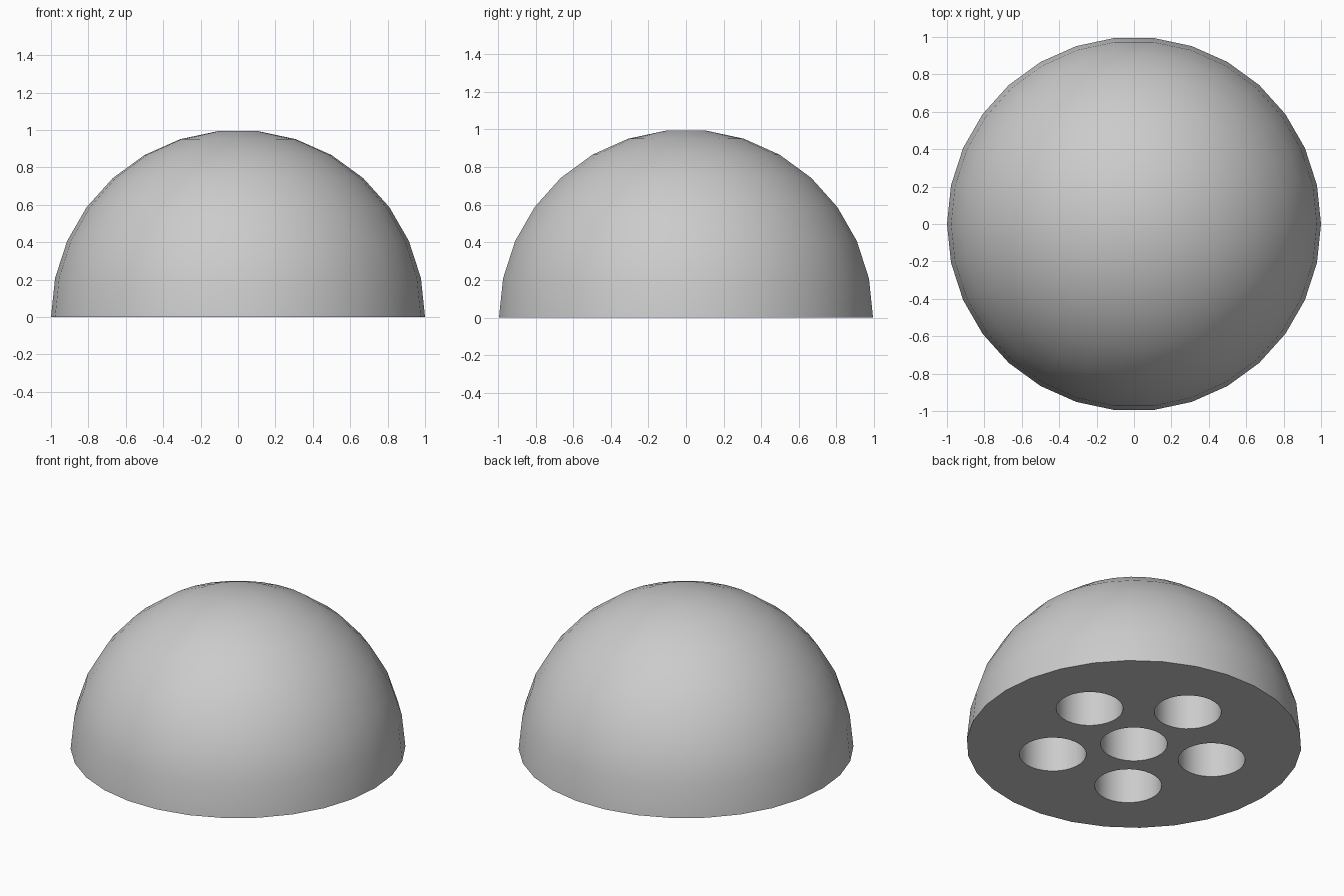
import bpy
import bmesh
from math import sin, cos, radians
from mathutils import Matrix, Vector

if "Cube" in bpy.data.objects:
    bpy.data.objects.remove(bpy.data.objects["Cube"], do_unlink=True)

SIDES = 30
HOLE_RADIUS = 0.2
HOLE_DEPTH = 0.5
HOLE_RING = 0.5
HOLE_COUNT = 5

grey = bpy.data.materials.new("plain grey")
grey.use_nodes = True
colour = (0.6, 0.6, 0.6, 1)
grey.diffuse_color = colour
grey.node_tree.nodes["Principled BSDF"].inputs["Base Color"].default_value = colour


def make_object(name, bm):
    bmesh.ops.recalc_face_normals(bm, faces=bm.faces)
    mesh = bpy.data.meshes.new(name)
    bm.to_mesh(mesh)
    bm.free()
    mesh.materials.append(grey)
    obj = bpy.data.objects.new(name, mesh)
    bpy.context.collection.objects.link(obj)
    return obj


# Dome: stacked rings from the flat base to a small flat crown
bm = bmesh.new()
step = 360 / SIDES
rings = []
for level in range(SIDES // 4 + 1):
    lift = radians(level * step)
    rings.append([bm.verts.new((cos(lift) * cos(radians(i * step)),
                                cos(lift) * sin(radians(i * step)),
                                sin(lift))) for i in range(SIDES)])
for low, high in zip(rings, rings[1:]):
    for i in range(SIDES):
        j = (i + 1) % SIDES
        bm.faces.new((low[i], low[j], high[j], high[i]))
bm.faces.new(rings[0])
bm.faces.new(rings[-1])
dome = make_object("dome", bm)

# Round sockets in the base: one in the middle, five around it
centres = [Vector((0, 0, 0))]
for i in range(HOLE_COUNT):
    turn = radians(90 + i * 360 / HOLE_COUNT)
    centres.append(Vector((cos(turn), sin(turn), 0)) * HOLE_RING)
bm = bmesh.new()
for centre in centres:
    bmesh.ops.create_cone(bm, cap_ends=True, segments=SIDES,
                          radius1=HOLE_RADIUS, radius2=HOLE_RADIUS,
                          depth=HOLE_DEPTH * 2,
                          matrix=Matrix.Translation(centre))
cutter = make_object("socket_cutter", bm)
cutter.hide_render = True

cut = dome.modifiers.new("sockets", "BOOLEAN")
cut.operation = "DIFFERENCE"
cut.solver = "EXACT"
cut.object = cutter

bpy.ops.object.select_all(action="DESELECT")
dome.select_set(True)
bpy.context.view_layer.objects.active = dome
bpy.ops.object.modifier_apply(modifier=cut.name)
bpy.data.objects.remove(cutter, do_unlink=True)
bpy.ops.object.shade_smooth_by_angle(angle=radians(30))
